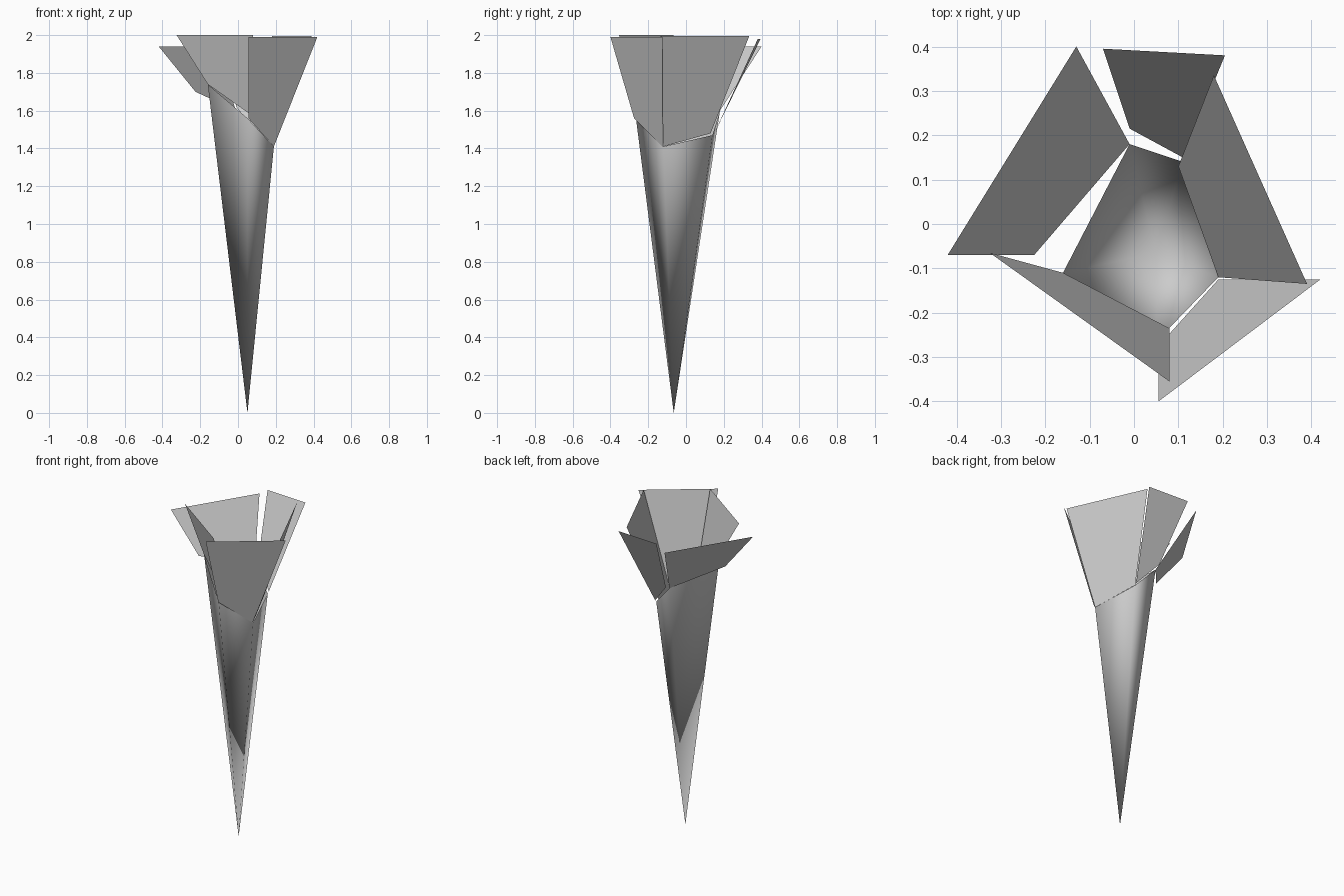
import bpy


def sheet(name, points, faces):
    """Thin open surface made from a few corner points, smooth shaded."""
    mesh = bpy.data.meshes.new(name)
    mesh.from_pydata(points, [], faces)
    mesh.polygons.foreach_set("use_smooth", [True] * len(faces))
    mesh.update()
    obj = bpy.data.objects.new(name, mesh)
    bpy.context.collection.objects.link(obj)
    return obj


# Five-sided tapering tube, open at its uneven rim, all sides meeting at the tip
tip = (0.05, -0.065, 0.0)
rim = [(-0.16, -0.11, 1.74), (0.05, -0.265, 1.56), (0.19, -0.12, 1.41),
       (0.11, 0.14, 1.47), (-0.01, 0.18, 1.60)]
n = len(rim)
sheet("flower_tube", [tip] + rim, [(0, (i + 1) % n + 1, i + 1)[::-1] for i in range(n)])

# Flared petals: two lower corners near the rim, two upper corners
petals = {
    "petal_front_left": [(-0.16, -0.11, 1.74), (0.08, -0.235, 1.57),
                         (0.08, -0.355, 2.0), (-0.325, -0.065, 2.0)],
    "petal_front_right": [(0.055, -0.275, 1.56), (0.19, -0.125, 1.41),
                          (0.42, -0.125, 1.99), (0.055, -0.40, 1.99)],
    "petal_right": [(0.19, -0.12, 1.41), (0.10, 0.13, 1.48),
                    (0.18, 0.335, 1.995), (0.39, -0.135, 1.995)],
    "petal_back": [(0.11, 0.15, 1.48), (-0.01, 0.215, 1.62),
                   (-0.07, 0.395, 1.98), (0.205, 0.38, 1.98)],
    "petal_left": [(-0.01, 0.18, 1.60), (-0.225, -0.07, 1.70),
                   (-0.42, -0.07, 1.94), (-0.13, 0.40, 1.94)],
}
for name, corners in petals.items():
    sheet(name, corners, [(0, 1, 2, 3)])
